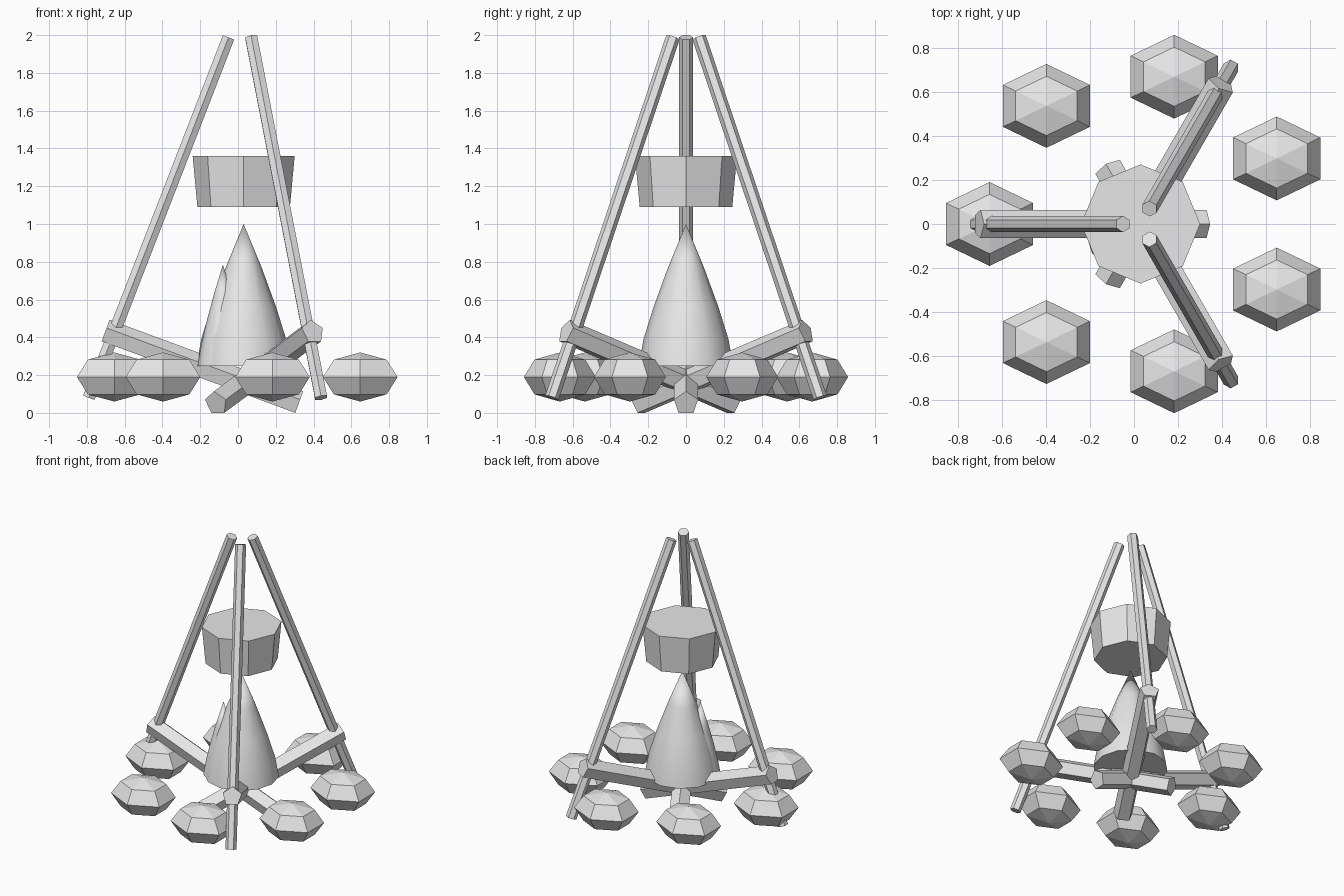
import bpy, bmesh, math
from mathutils import Vector

if "Cube" in bpy.data.objects:
    bpy.data.objects.remove(bpy.data.objects["Cube"])

CX = 0.03  # the camp fire's central axis

grey = bpy.data.materials.new("plain_grey")
grey.diffuse_color = (0.8, 0.8, 0.8, 1)
grey.use_nodes = True
grey.node_tree.nodes["Principled BSDF"].inputs["Base Color"].default_value = grey.diffuse_color


def finish(name, bm, smooth=False):
    bmesh.ops.recalc_face_normals(bm, faces=bm.faces)
    me = bpy.data.meshes.new(name)
    bm.to_mesh(me)
    bm.free()
    me.materials.append(grey)
    for p in me.polygons:
        p.use_smooth = smooth and len(p.vertices) < 5
    ob = bpy.data.objects.new(name, me)
    bpy.context.collection.objects.link(ob)
    return ob


def lathe(name, profile, sides, centre, start=0.0, stretch=(1, 1), smooth=False):
    """Revolve (radius, z) points; zero radius makes a pole, open ends are capped."""
    bm = bmesh.new()
    rings = []
    for r, z in profile:
        if r == 0:
            rings.append([bm.verts.new((centre[0], centre[1], z))] * sides)
            continue
        angles = [start + math.tau * i / sides for i in range(sides)]
        rings.append([bm.verts.new((centre[0] + r * stretch[0] * math.cos(a),
                                    centre[1] + r * stretch[1] * math.sin(a), z)) for a in angles])
    for lo, hi in zip(rings, rings[1:]):
        for i in range(sides):
            j = (i + 1) % sides
            bm.faces.new(list(dict.fromkeys((lo[i], lo[j], hi[j], hi[i]))))
    for ring in (rings[0], rings[-1]):
        if ring[0] is not ring[1]:
            bm.faces.new(ring)
    return finish(name, bm, smooth)


def rod(name, a, b, r, sides, start=0.0):
    """Straight prism from a to b, first corner pointing upwards."""
    d = (b - a).normalized()
    side = Vector((0, 0, 1)).cross(d).normalized()
    up = d.cross(side)
    bm = bmesh.new()
    ends = []
    for p in (a, b):
        ends.append([bm.verts.new(p + r * (up * math.cos(start + math.tau * i / sides)
                                           + side * math.sin(start + math.tau * i / sides)))
                     for i in range(sides)])
    for i in range(sides):
        j = (i + 1) % sides
        bm.faces.new((ends[0][i], ends[0][j], ends[1][j], ends[1][i]))
    for e in ends:
        bm.faces.new(e)
    return finish(name, bm)


def polar(r, angle, z=0.0):
    return Vector((CX + r * math.cos(angle), r * math.sin(angle), z))


# ring of stones: squashed six-sided spheres
arc = [math.radians(a) for a in (-90, -45, 0, 45, 90)]
stone = [(0 if abs(a) > 1.5 else math.cos(a), 0.19 + 0.13 * math.sin(a)) for a in arc]
for k in range(7):
    lathe(f"stone_{k + 1}", stone, 6, polar(0.685, math.pi + math.tau * k / 7),
          math.pi / 2, (0.228, 0.19))

# tripod poles and leaning logs
for k in range(3):
    ang = math.pi + math.tau * k / 3
    rod(f"tripod_pole_{k + 1}", polar(0.82, ang, 0.08), polar(0.08, ang, 1.988),
        0.037, 6, math.pi / 6)
    rod(f"log_{k + 1}", polar(-0.292, ang, 0.051), polar(0.733, ang, 0.43), 0.067, 5)

# hanging pot
lathe("pot", [(0.245, 1.09), (0.27, 1.36)], 8, (CX, 0))

# flames
lathe("main_flame", [(0.25, 0.247), (0.225, 0.39), (0.172, 0.56), (0.095, 0.77), (0, 1.0)],
      12, (CX, 0), smooth=True)
lathe("side_flame", [(0.135, 0.247), (0.117, 0.35), (0.09, 0.47), (0.05, 0.62), (0, 0.785)],
      10, (-0.08, -0.055), smooth=True)
